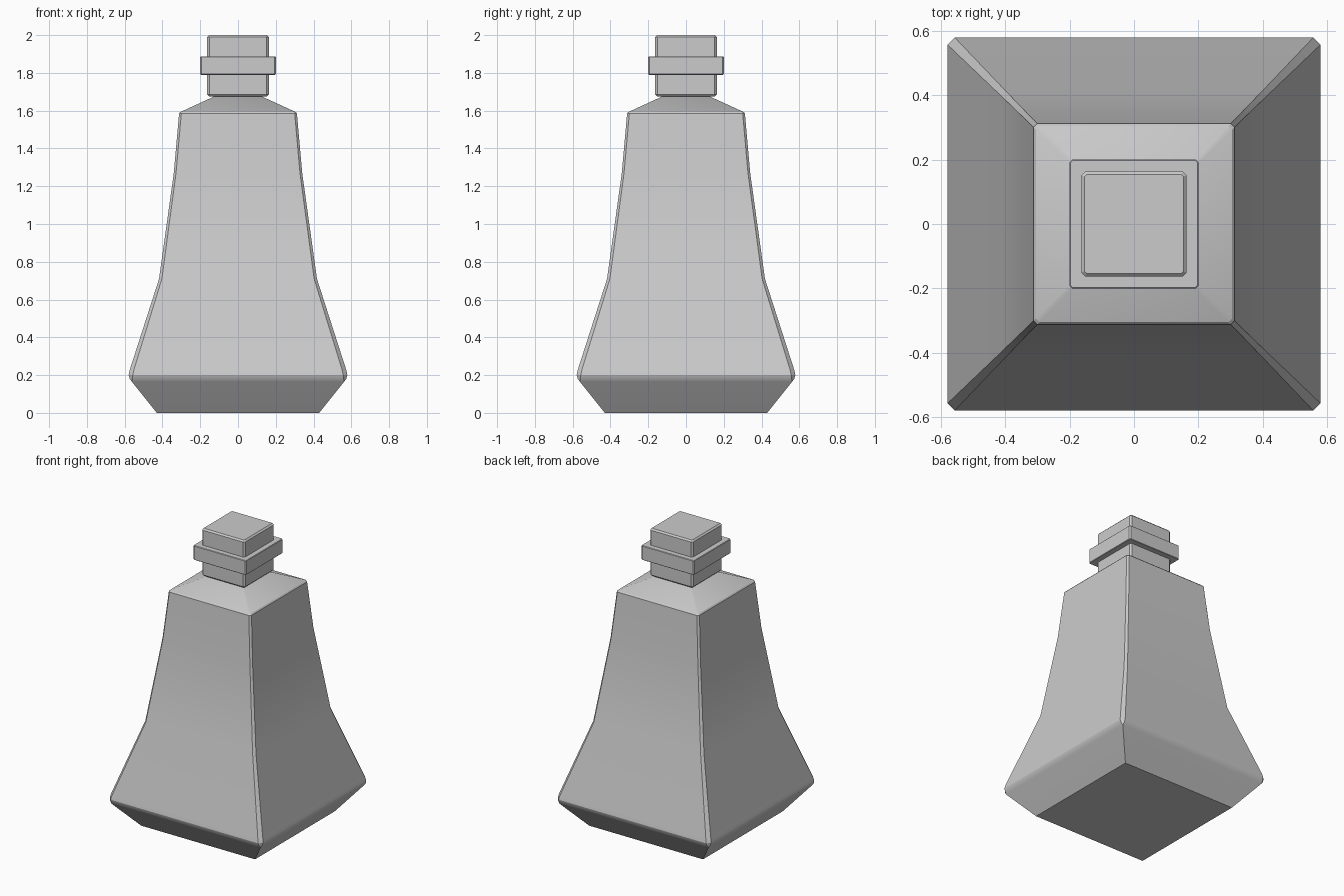
import bpy, bmesh, math

if "Cube" in bpy.data.objects:
    bpy.data.objects.remove(bpy.data.objects["Cube"])


def section(half, cut):
    """Square ring with its four corners cut off."""
    a, b = half, half - cut
    return [(a, -b), (a, b), (b, a), (-b, a), (-a, b), (-a, -b), (-b, -a), (b, -a)]


def loft(name, rows, angle=20):
    """Skin stacked square sections given as (z, half width, corner cut)."""
    bm = bmesh.new()
    rings = [[bm.verts.new((x, y, z)) for x, y in section(h, c)] for z, h, c in rows]
    for low, high in zip(rings, rings[1:]):
        for i in range(8):
            j = (i + 1) % 8
            bm.faces.new((low[i], low[j], high[j], high[i]))
    bm.faces.new(rings[0][::-1])
    bm.faces.new(rings[-1])
    bmesh.ops.remove_doubles(bm, verts=bm.verts, dist=1e-5)
    bmesh.ops.recalc_face_normals(bm, faces=bm.faces)
    mesh = bpy.data.meshes.new(name)
    bm.to_mesh(mesh)
    bm.free()
    ob = bpy.data.objects.new(name, mesh)
    bpy.context.collection.objects.link(ob)
    bpy.ops.object.select_all(action='DESELECT')
    ob.select_set(True)
    bpy.context.view_layer.objects.active = ob
    bpy.ops.object.shade_smooth_by_angle(angle=math.radians(angle))
    return ob


# Flared bottle body with rounded widest edge and sloped shoulder
loft("bottle_body", [
    (0.0, 0.43, 0.0), (0.165, 0.562, 0.0), (0.18, 0.573, 0.014),
    (0.20, 0.579, 0.022), (0.225, 0.574, 0.022), (0.71, 0.418, 0.015),
    (1.27, 0.34, 0.012), (1.585, 0.312, 0.012), (1.593, 0.305, 0.012),
    (1.68, 0.115, 0.004),
])

# Square neck and stopper block
loft("neck", [
    (1.675, 0.153, 0.006), (1.685, 0.163, 0.012),
    (1.99, 0.163, 0.012), (2.0, 0.153, 0.006),
])

# Collar around the neck
loft("neck_collar", [
    (1.79, 0.197, 0.006), (1.793, 0.20, 0.008),
    (1.885, 0.20, 0.008), (1.888, 0.197, 0.006),
])
